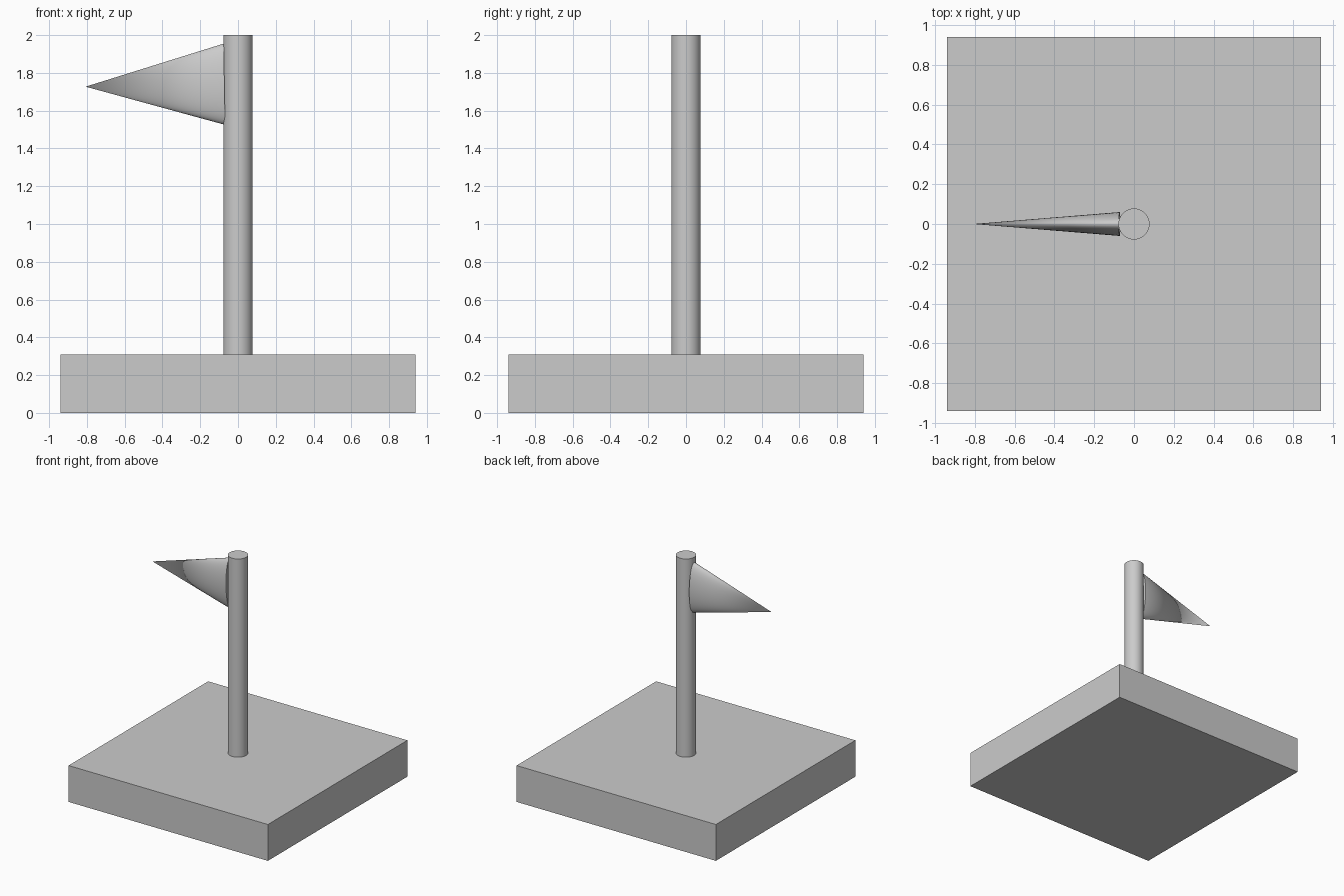
import bpy
from math import radians
from mathutils import Vector, Matrix

if "Cube" in bpy.data.objects:
    bpy.data.objects.remove(bpy.data.objects["Cube"])


def finish(name, smooth=False):
    obj = bpy.context.object
    obj.name = name
    if smooth:
        bpy.ops.object.shade_smooth_by_angle(angle=radians(35))
    return obj


# Square base slab
BASE_SIZE, BASE_H = 1.88, 0.31
bpy.ops.mesh.primitive_cube_add(size=1, location=(0, 0, BASE_H / 2))
base = finish("base")
base.data.transform(Matrix.Diagonal((BASE_SIZE, BASE_SIZE, BASE_H, 1)))

# Round pole standing on the base
POLE_R, TOP = 0.078, 2.0
bpy.ops.mesh.primitive_cylinder_add(vertices=64, radius=POLE_R, depth=TOP - BASE_H,
                                    location=(0, 0, (TOP + BASE_H) / 2))
finish("pole", smooth=True)

# Pennant: flattened cone, tip pointing left and drooping slightly
root, tip = Vector((-0.072, 0, 1.74)), Vector((-0.807, 0, 1.727))
axis = tip - root
bpy.ops.mesh.primitive_cone_add(vertices=64, radius1=1, radius2=0, depth=axis.length)
pennant = finish("pennant", smooth=True)
pennant.data.transform(Matrix.Diagonal((0.215, 0.06, 1, 1)))
pennant.location = (root + tip) / 2
pennant.rotation_euler = (0, radians(-91), 0)
